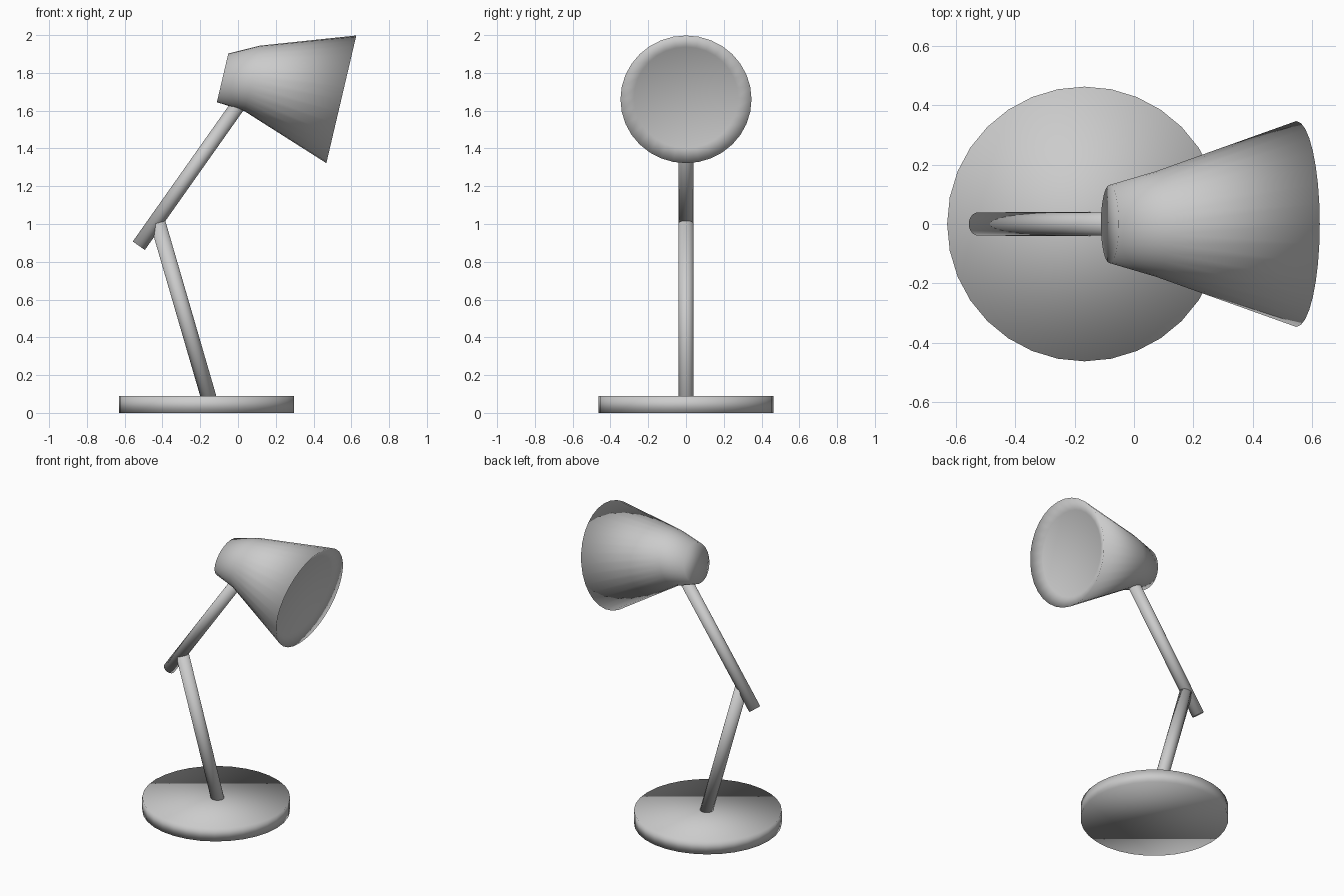
import bpy, bmesh, math
from mathutils import Vector

if "Cube" in bpy.data.objects:
    bpy.data.objects.remove(bpy.data.objects["Cube"])

SIDES = 32


def rod(name, start, end, radius):
    """Capped, smooth cylinder between two points."""
    start, end = Vector(start), Vector(end)
    axis = end - start
    bpy.ops.mesh.primitive_cylinder_add(vertices=SIDES, radius=radius, depth=axis.length,
                                        location=(start + end) / 2)
    ob = bpy.context.object
    ob.name = name
    ob.rotation_euler = axis.to_track_quat('Z', 'Y').to_euler()
    bpy.ops.object.shade_smooth()
    return ob


def lofted(name, centre, tilt, rings):
    """Skin circles (distance along axis, radius, sideways offset) about a tilted axis."""
    along = Vector((math.cos(tilt), 0, -math.sin(tilt)))
    up = Vector((math.sin(tilt), 0, math.cos(tilt)))
    side = Vector((0, 1, 0))
    bm = bmesh.new()
    loops = []
    for dist, radius, offset in rings:
        loop = []
        for i in range(SIDES):
            a = 2 * math.pi * i / SIDES
            loop.append(bm.verts.new(Vector(centre) + along * dist
                                     + up * (offset + radius * math.cos(a))
                                     + side * radius * math.sin(a)))
        loops.append(loop)
    for lo, hi in zip(loops, loops[1:]):
        for i in range(SIDES):
            j = (i + 1) % SIDES
            bm.faces.new((lo[i], lo[j], hi[j], hi[i]))
    bm.faces.new(loops[0])
    bm.faces.new(loops[-1])
    bmesh.ops.recalc_face_normals(bm, faces=bm.faces)
    mesh = bpy.data.meshes.new(name)
    bm.to_mesh(mesh)
    bm.free()
    mesh.shade_smooth()
    ob = bpy.data.objects.new(name, mesh)
    bpy.context.collection.objects.link(ob)
    return ob


# Round foot
rod("base", (-0.167, 0, 0), (-0.167, 0, 0.09), 0.463)

# Two arms crossing at the elbow
rod("lower_arm", (-0.146, 0, 0.05), (-0.424, 0, 1.005), 0.041)
rod("upper_arm", (-0.525, 0, 0.885), (0.04, 0, 1.685), 0.039)

# Shade: back cap, neck, rim, then the shallow recessed front
lofted("shade", (0.547, 0, 1.66), math.radians(13.2), [
    (-0.638, 0.132, -0.033),
    (-0.485, 0.178, 0.0),
    (0.0, 0.347, 0.0),
    (-0.04, 0.275, 0.0),
])
